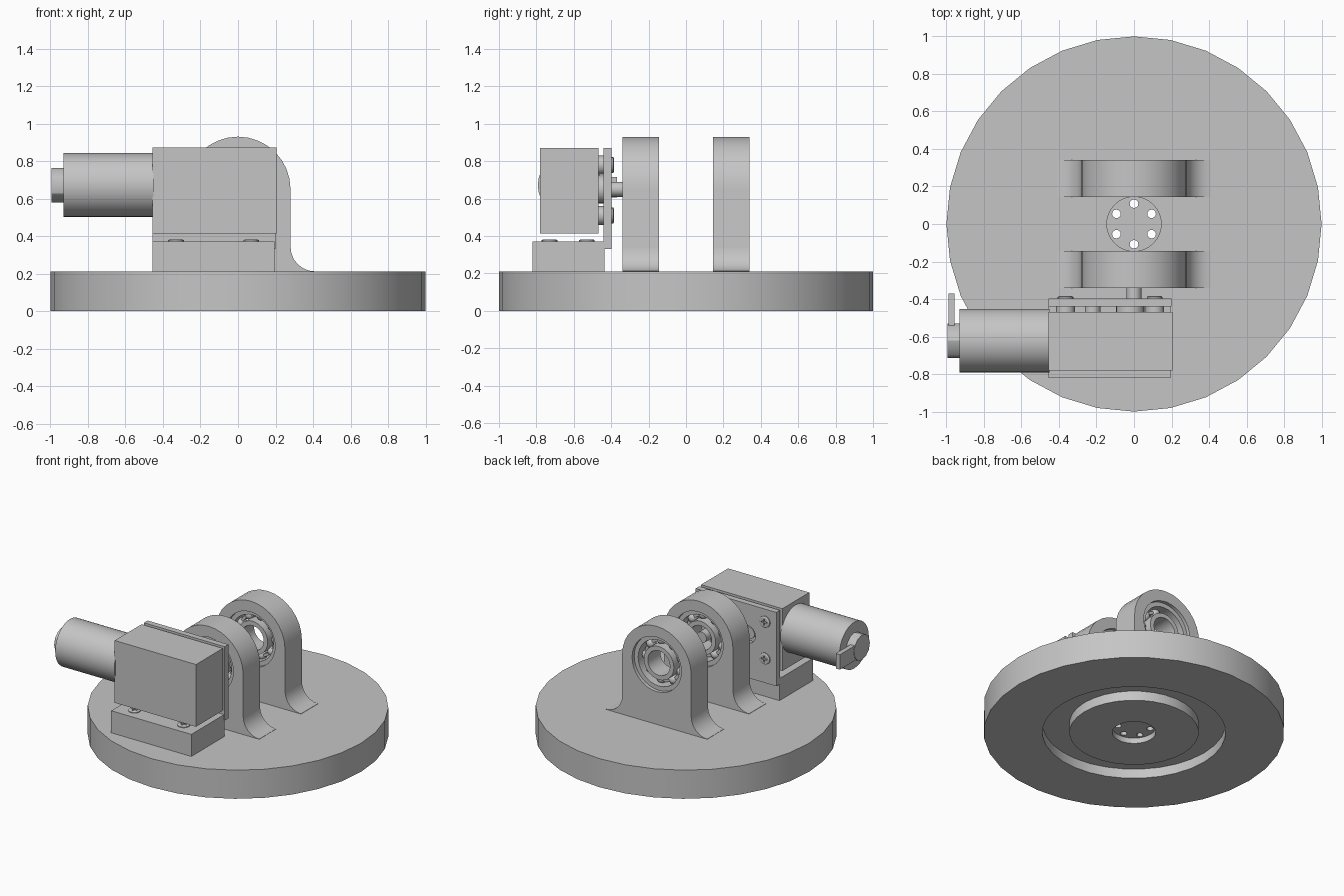
import bpy, bmesh
from math import pi, sin, cos, radians
from mathutils import Matrix, Vector

if "Cube" in bpy.data.objects:
    bpy.data.objects.remove(bpy.data.objects["Cube"], do_unlink=True)

grey = bpy.data.materials.new("plain grey")
grey.use_nodes = True
grey.diffuse_color = (0.56, 0.56, 0.56, 1)
grey.node_tree.nodes["Principled BSDF"].inputs["Base Color"].default_value = grey.diffuse_color

AXIS = {"x": Matrix.Rotation(pi / 2, 4, "Y"), "y": Matrix.Rotation(-pi / 2, 4, "X"), "z": Matrix()}


def finish(name, bm):
    bmesh.ops.remove_doubles(bm, verts=bm.verts, dist=1e-5)
    bmesh.ops.recalc_face_normals(bm, faces=bm.faces)
    mesh = bpy.data.meshes.new(name)
    bm.to_mesh(mesh)
    bm.free()
    mesh.materials.append(grey)
    obj = bpy.data.objects.new(name, mesh)
    bpy.context.collection.objects.link(obj)
    return obj


def smooth(obj):
    bpy.ops.object.select_all(action="DESELECT")
    obj.select_set(True)
    bpy.context.view_layer.objects.active = obj
    bpy.ops.object.shade_smooth_by_angle(angle=radians(30))


def box(name, x, y, z):
    bm = bmesh.new()
    bmesh.ops.create_cube(bm, size=1)
    for v in bm.verts:
        v.co = Vector(r[0] + (c + 0.5) * (r[1] - r[0]) for c, r in zip(v.co, (x, y, z)))
    return finish(name, bm)


def lathe(name, profile, loc=(0, 0, 0), axis="z", sides=32):
    """Spin a closed (radius, height) outline around an axis."""
    bm = bmesh.new()
    verts = [bm.verts.new((r, 0, h)) for r, h in profile]
    edges = [bm.edges.new((a, b)) for a, b in zip(verts, verts[1:] + verts[:1])
             if a.co.x > 0 or b.co.x > 0]
    bmesh.ops.spin(bm, geom=verts + edges, cent=(0, 0, 0), axis=(0, 0, 1),
                   angle=2 * pi, steps=sides)
    bmesh.ops.transform(bm, matrix=Matrix.Translation(loc) @ AXIS[axis], verts=bm.verts)
    obj = finish(name, bm)
    smooth(obj)
    return obj


def rod(name, radius, length, loc, axis="z", sides=24):
    return lathe(name, [(0, 0), (radius, 0), (radius, length), (0, length)], loc, axis, sides)


def cut(obj, cutters):
    for c in cutters:
        mod = obj.modifiers.new("cut", "BOOLEAN")
        mod.operation, mod.solver, mod.object = "DIFFERENCE", "EXACT", c
        bpy.ops.object.select_all(action="DESELECT")
        obj.select_set(True)
        bpy.context.view_layer.objects.active = obj
        bpy.ops.object.modifier_apply(modifier=mod.name)
        bpy.data.objects.remove(c, do_unlink=True)
    smooth(obj)


# Round base: ring groove below, thin hub web with six bolt holes
base = lathe("base", [(0, .04), (.145, .04), (.145, 0), (.43, 0), (.43, .07), (.61, .07),
                      (.61, 0), (1, 0), (1, .21), (.145, .21), (.145, .08), (0, .08)])
cut(base, [rod("bolt_hole", .023, .2, (.108 * cos(a), .108 * sin(a), -.04), sides=12)
           for a in (radians(30 + 60 * i) for i in range(6))])

# Two bearing posts with rounded tops and flared feet
AXLE = .65


def post(name, y0, y1):
    half = [(.28 * sin(a), AXLE + .28 * cos(a)) for a in (pi / 2 * i / 8 for i in range(9))]
    half += [(.41 - .13 * cos(a), .342 - .13 * sin(a)) for a in (pi / 2 * i / 6 for i in range(7))]
    half.append((.41, .2))
    outline = half + [(-x, z) for x, z in reversed(half[1:])]
    bm = bmesh.new()
    face = bm.faces.new([bm.verts.new((x, y0, z)) for x, z in outline])
    grown = bmesh.ops.extrude_face_region(bm, geom=[face])["geom"]
    bmesh.ops.translate(bm, vec=(0, y1 - y0, 0),
                        verts=[g for g in grown if isinstance(g, bmesh.types.BMVert)])
    obj = finish(name, bm)
    cut(obj, [rod("bore", .2, .4, (0, y0 - .1, AXLE), "y", 32)])


def ring(name, inner, outer, y0, y1):
    lathe(name, [(inner, y0), (outer, y0), (outer, y1), (inner, y1)], (0, 0, AXLE), "y")


def bearing(prefix, y0, y1):
    ring(prefix + "_outer_race", .168, .203, y0, y1)
    ring(prefix + "_inner_race", .09, .122, y0, y1)
    mid = (y0 + y1) / 2
    ring(prefix + "_ball_cage", .135, .155, mid - .02, mid + .02)
    bm = bmesh.new()
    for i in range(9):
        a = 2 * pi * i / 9
        spot = Matrix.Translation((.145 * cos(a), mid, AXLE + .145 * sin(a)))
        bmesh.ops.create_uvsphere(bm, u_segments=12, v_segments=8, radius=.036, matrix=spot)
    smooth(finish(prefix + "_balls", bm))


for side, y0, y1 in (("front", -.34, -.145), ("rear", .145, .34)):
    post(side + "_post", y0, y1)
    bearing(side + "_bearing", y0 + .025, y1 - .025)

# Motor: gearbox, can, end boss and terminal lug
MY, MZ = -.622, .672
box("gearbox", (-.455, .205), (-.78, -.468), (.415, .872))
rod("motor_can", .17, .48, (-.93, MY, MZ), "x", 32)
rod("motor_end_boss", .092, .07, (-.993, MY, MZ), "x", 12)
box("terminal_lug", (-.99, -.957), (MY, -.37), (.605, .715))
rod("output_shaft", .04, .29, (0, -.47, AXLE), "y")
rod("output_boss", .075, .05, (-.02, -.47, AXLE), "y")
rod("locating_boss", .042, .05, (-.22, -.47, AXLE), "y")

# Upright mounting plate with clearance holes
plate = box("mounting_plate", (-.455, .2), (-.44, -.397), (.33, .872))
cut(plate, [rod("hole", r, .2, (x, -.5, AXLE), "y") for x, r in ((-.02, .085), (-.22, .065))])


def screw(name, loc, axis, radius, height):
    """Round head with a cross recess."""
    head = lathe(name, [(0, -.01), (radius, -.01), (radius, height * .6),
                        (radius * .8, height), (0, height)], loc, axis, 16)
    slots = []
    for w, d in ((.12 * radius, .55 * radius), (.55 * radius, .12 * radius)):
        s = box("slot", (-w, w), (-d, d), (height * .3, height * 2))
        s.data.transform(Matrix.Translation(loc) @ AXIS[axis])
        slots.append(s)
    cut(head, slots)


for side, x in (("right", -.365), ("left", .11)):
    for level, z in (("lower", .51), ("upper", .78)):
        rod(f"{side}_{level}_spacer", .05, .04, (x, -.475, z), "y")
        screw(f"{side}_{level}_plate_screw", (x, -.397, z), "y", .042, .013)

# Foot block with four screws
box("foot_block", (-.455, .195), (-.82, -.435), (.2, .372))
for side, x in (("right", -.33), ("left", .07)):
    for place, y in (("front", -.73), ("back", -.53)):
        screw(f"{side}_{place}_foot_screw", (x, y, .372), "z", .042, .01)
